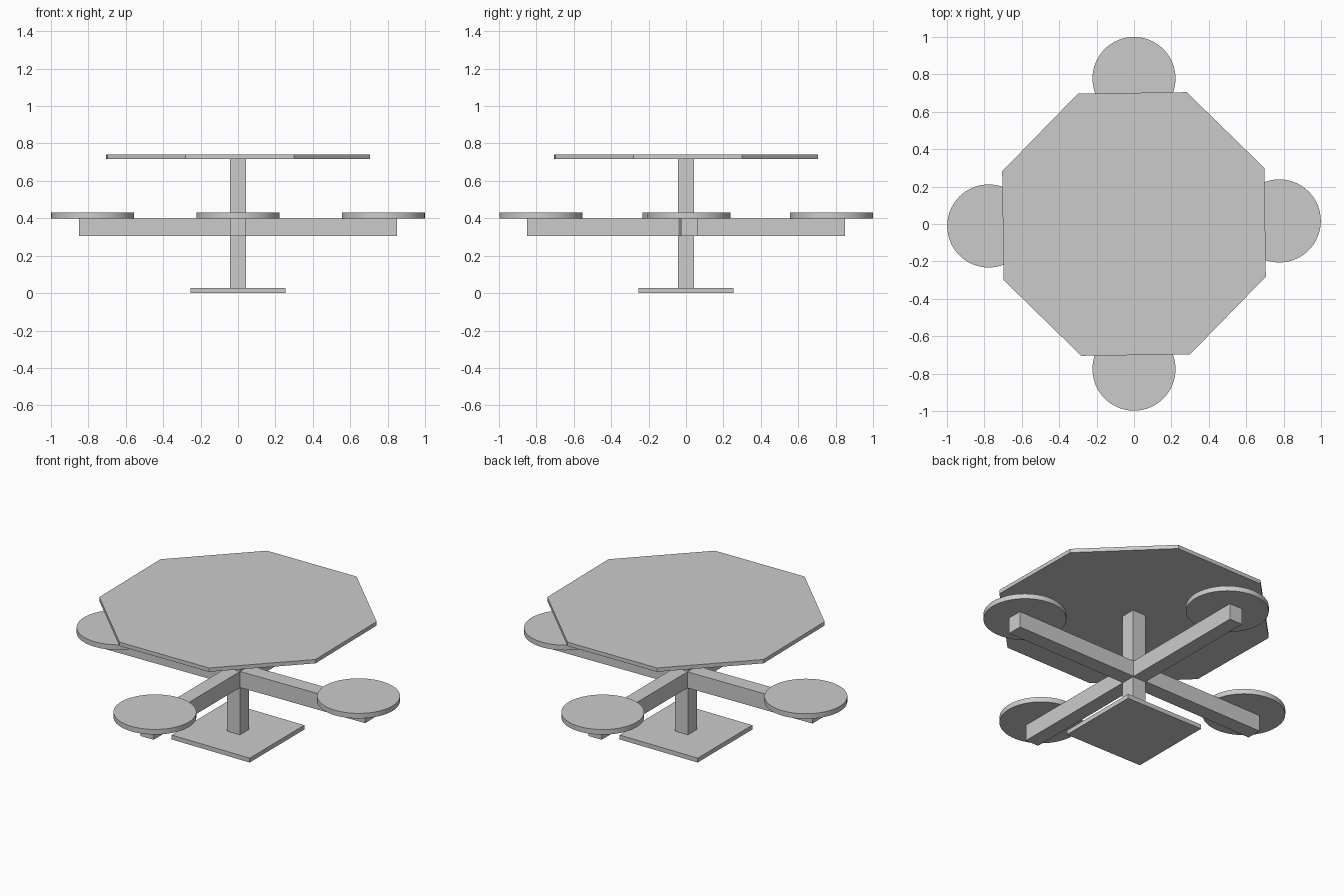
import bpy
from math import radians, pi, cos, sin

if "Cube" in bpy.data.objects:
    bpy.data.objects.remove(bpy.data.objects["Cube"])


def box(name, size, loc, turn=0.0):
    bpy.ops.mesh.primitive_cube_add(size=1, location=loc, rotation=(0, 0, turn))
    ob = bpy.context.object
    ob.name = name
    ob.scale = size
    bpy.ops.object.transform_apply(location=False, rotation=False, scale=True)
    return ob


def disc(name, sides, radius, z0, z1, x=0.0, y=0.0, turn=0.0):
    bpy.ops.mesh.primitive_cylinder_add(
        vertices=sides, radius=radius, depth=z1 - z0,
        location=(x, y, (z0 + z1) / 2), rotation=(0, 0, turn))
    bpy.context.object.name = name
    return bpy.context.object


# Square floor plate and central post
box("base_plate", (0.51, 0.51, 0.026), (0, 0, 0.013))
box("post", (0.086, 0.086, 0.70), (0, 0, 0.367))

# Octagonal table top, turned very slightly
disc("table_top", 8, 0.759, 0.717, 0.74, turn=pi / 8 + radians(0.7))

# Crossed seat arms; the sideways one sits about a degree off square
skew = radians(1.0)
box("arm_front_back", (0.086, 1.70, 0.095), (0, 0, 0.3525))
box("arm_left_right", (1.70, 0.09, 0.095), (0, 0.003, 0.3525), skew)

# Four round seats at the arm ends
reach = 0.777
for name, angle, dy in (("right", skew, 0.003), ("back", pi / 2, 0.001),
                        ("left", pi + skew, 0.003), ("front", -pi / 2, 0.001)):
    disc("seat_" + name, 64, 0.222, 0.40, 0.43,
         reach * cos(angle), reach * sin(angle) + dy)
    bpy.ops.object.shade_smooth_by_angle(angle=radians(30))
